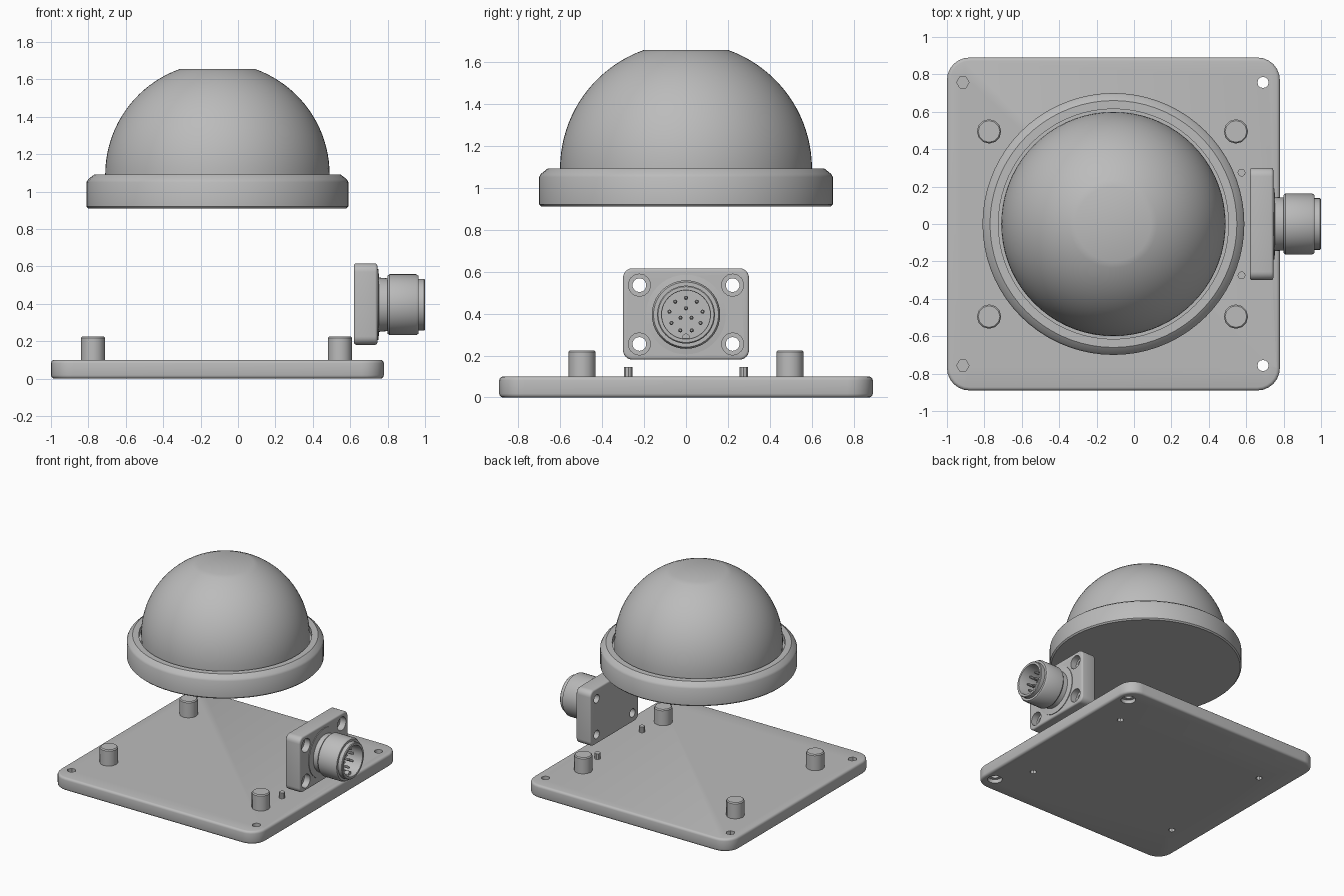
import bpy, bmesh, math
from mathutils import Matrix, Vector

if "Cube" in bpy.data.objects:
    bpy.data.objects.remove(bpy.data.objects["Cube"])

grey = bpy.data.materials.new("plain grey")
grey.diffuse_color = (0.5, 0.5, 0.5, 1)
grey.use_nodes = True
grey.node_tree.nodes["Principled BSDF"].inputs["Base Color"].default_value = grey.diffuse_color
TO_X = Matrix.Rotation(math.pi / 2, 4, 'Y')   # turns a z axis into an x axis
PX = -0.11                                    # centre of plate and dome in x


def finish(bm, name, angle=35):
    bmesh.ops.remove_doubles(bm, verts=bm.verts, dist=1e-5)
    bmesh.ops.recalc_face_normals(bm, faces=bm.faces)
    me = bpy.data.meshes.new(name)
    bm.to_mesh(me)
    bm.free()
    me.materials.append(grey)
    ob = bpy.data.objects.new(name, me)
    bpy.context.collection.objects.link(ob)
    smooth(ob, angle)
    return ob


def smooth(ob, angle=35):
    bpy.ops.object.select_all(action='DESELECT')
    ob.select_set(True)
    bpy.context.view_layer.objects.active = ob
    bpy.ops.object.shade_smooth_by_angle(angle=math.radians(angle))


def lathe(bm, profile, sides, mat):
    """Revolve (radius, height) points around z, then place with mat."""
    rings = []
    for r, h in profile:
        rings.append([bm.verts.new(mat @ Vector((r * math.cos(a), r * math.sin(a), h)))
                      for a in (2 * math.pi * i / sides for i in range(sides))] if r > 0
                     else [bm.verts.new(mat @ Vector((0, 0, h)))])
    for lo, hi in zip(rings, rings[1:]):
        if len(lo) == 1 or len(hi) == 1:
            bm.faces.new(hi if len(lo) == 1 else lo)
            # a pole is drawn as one flat cap
            bm.verts.remove(lo[0] if len(lo) == 1 else hi[0])
            continue
        for i in range(sides):
            j = (i + 1) % sides
            bm.faces.new((lo[i], lo[j], hi[j], hi[i]))


def rounded_slab(name, size, centre, axis, corner, edge):
    """Box with rounded corners along one axis and softened rims."""
    bm = bmesh.new()
    bmesh.ops.create_cube(bm, size=1, matrix=Matrix.Translation(centre) @ Matrix.Diagonal((*size, 1)))
    along = [e for e in bm.edges if abs((e.verts[0].co - e.verts[1].co)[axis]) > 1e-4]
    bmesh.ops.bevel(bm, geom=along, offset=corner, segments=6, profile=0.5, affect='EDGES')
    rims = [e for e in bm.edges
            if abs((e.verts[0].co - e.verts[1].co)[axis]) < 1e-5]
    bmesh.ops.bevel(bm, geom=rims, offset=edge, segments=3, profile=0.5, affect='EDGES')
    return finish(bm, name)


def cut(ob, pieces):
    """Subtract several lathed pieces: (profile, sides, matrix)."""
    bm = bmesh.new()
    for p in pieces:
        lathe(bm, *p)
    cutter = finish(bm, "hole_cutter")
    cutter.hide_render = True
    mod = ob.modifiers.new("holes", 'BOOLEAN')
    mod.operation = 'DIFFERENCE'
    mod.solver = 'EXACT'
    mod.object = cutter
    bpy.context.view_layer.objects.active = ob
    bpy.ops.object.modifier_apply(modifier=mod.name)
    bpy.data.objects.remove(cutter)
    smooth(ob)


def at(x, y, z):
    return Matrix.Translation((x, y, z))


# base plate with corner screw holes (right pair countersunk from below)
plate = rounded_slab("base_plate", (1.78, 1.78, 0.1), (PX, 0, 0.05), 2, 0.12, 0.018)
holes = []
for y in (-0.757, 0.757):
    holes.append(([(0, -0.05), (0.055, -0.05), (0.055, 0.03), (0.03, 0.03), (0.03, 0.15), (0, 0.15)],
                  12, at(0.69, y, 0)))
    holes.append(([(0, 0.03), (0.033, 0.03), (0.033, 0.15), (0, 0.15)], 6, at(-0.915, y, 0)))
    for x in (-0.775, 0.545):     # screw holes under the posts
        holes.append(([(0, -0.05), (0.025, -0.05), (0.025, 0.06), (0, 0.06)], 8, at(x, y * 0.654, 0)))
cut(plate, holes)

# standing posts and locating pins
for side, y in (("front", -0.495), ("back", 0.495)):
    for end, x in (("left", -0.775), ("right", 0.545)):
        bm = bmesh.new()
        lathe(bm, [(0, 0.09), (0.065, 0.09), (0.065, 0.217), (0.058, 0.225), (0, 0.225)], 12, at(x, y, 0))
        finish(bm, f"post_{side}_{end}")
    bm = bmesh.new()
    lathe(bm, [(0, 0.09), (0.021, 0.09), (0.021, 0.145), (0, 0.145)], 10,
          at(0.575, math.copysign(0.275, y), 0))
    finish(bm, f"locating_pin_{side}")

# dome with flat top
bm = bmesh.new()
top = math.acos(0.2 / 0.6)
arc = [(0.6 * math.cos(top * i / 20), 1.09 + 0.6 * math.sin(top * i / 20)) for i in range(21)]
lathe(bm, [(0, 1.0), (0.6, 1.0)] + arc + [(0, arc[-1][1])], 72, at(PX, 0, 0))
finish(bm, "dome")

# bezel ring under the dome
bm = bmesh.new()
lathe(bm, [(0, 0.91), (0.69, 0.91), (0.7, 0.92), (0.7, 1.05), (0.692, 1.065), (0.66, 1.09),
           (0.615, 1.09), (0.615, 1.05), (0, 1.05)], 72, at(PX, 0, 0))
finish(bm, "bezel_ring")

# connector flange with four countersunk holes
CZ = 0.395
flange = rounded_slab("connector_flange", (0.125, 0.6, 0.435), (0.6825, 0, CZ + 0.003), 0, 0.045, 0.012)
cut(flange, [([(0, -0.05), (0.033, -0.05), (0.033, 0.075), (0.053, 0.075), (0.053, 0.2), (0, 0.2)],
              14, at(0.62, y, CZ + z) @ TO_X) for y in (-0.222, 0.222) for z in (-0.14, 0.14)])

# connector barrel with open bore
bm = bmesh.new()
lathe(bm, [(0, 0.70), (0.19, 0.70), (0.19, 0.75), (0.145, 0.755), (0.141, 0.80), (0.155, 0.80),
           (0.163, 0.81), (0.163, 0.952), (0.155, 0.965), (0.138, 0.965), (0.138, 0.995), (0.133, 1.0),
           (0.117, 1.0), (0.115, 0.995), (0.115, 0.82), (0, 0.82)], 40, at(0, 0, CZ) @ TO_X)
finish(bm, "connector_barrel")

# contact pins: nine round the rim, three in the middle
bm = bmesh.new()
for count, radius in ((9, 0.08), (3, 0.03)):
    for i in range(count):
        a = math.pi / 2 + 2 * math.pi * i / count
        lathe(bm, [(0, 0.81), (0.01, 0.81), (0.01, 0.94), (0.005, 0.95), (0, 0.95)], 8,
              at(0, radius * math.cos(a), CZ + radius * math.sin(a)) @ TO_X)
finish(bm, "contact_pins")

# keyway rib at the bottom of the bore
bm = bmesh.new()
lathe(bm, [(0, 0.81), (0.018, 0.81), (0.018, 0.97), (0, 0.97)], 12, at(0, 0, CZ - 0.108) @ TO_X)
finish(bm, "keyway_rib")
